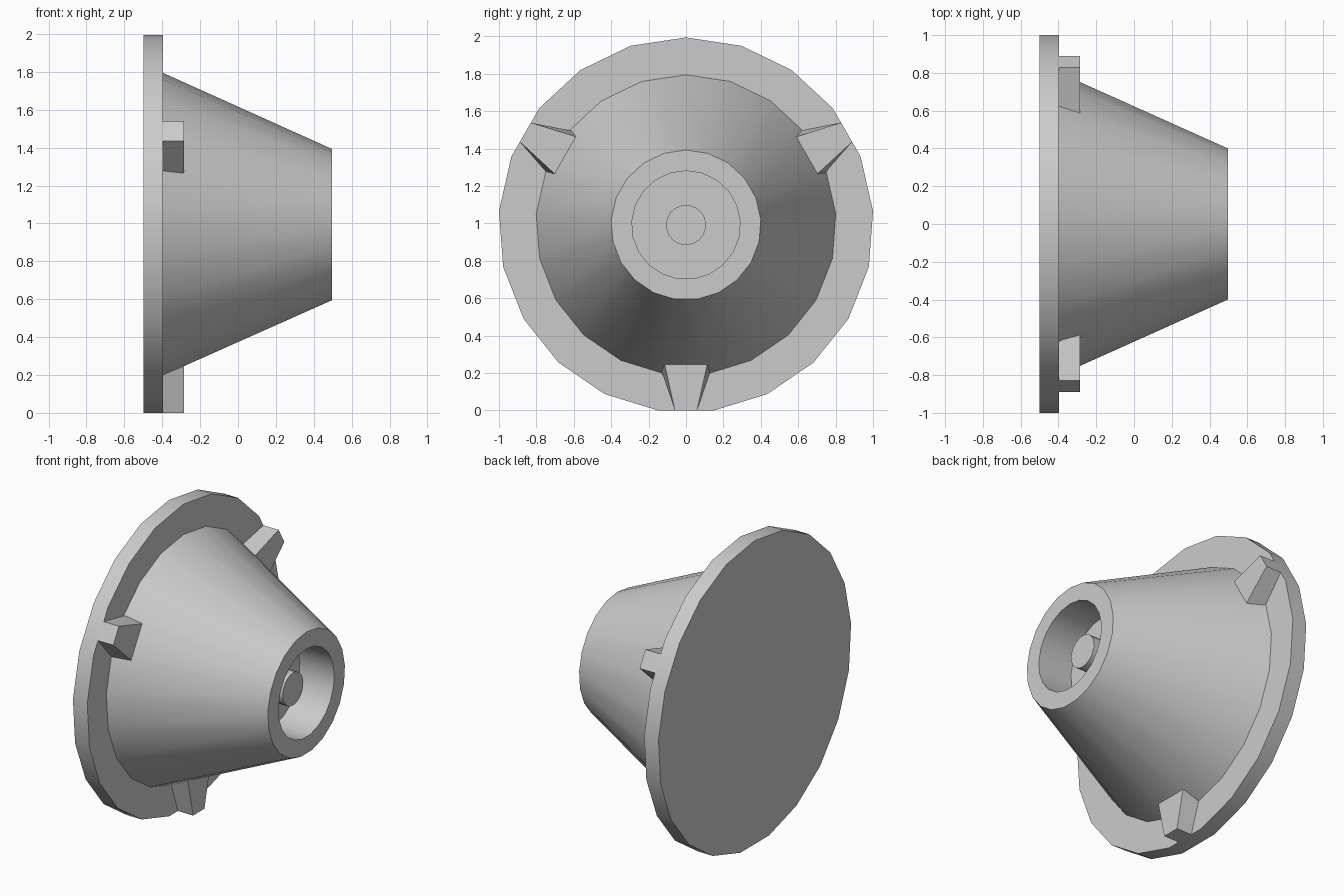
import bpy
import bmesh
import math

if "Cube" in bpy.data.objects:
    bpy.data.objects.remove(bpy.data.objects["Cube"], do_unlink=True)

SIDES = 21
RADIUS = 1.0028
CENTRE_Z = RADIUS * math.cos(math.pi / SIDES)  # a flat rests on the ground

grey = bpy.data.materials.new("plain_grey")
grey.use_nodes = True
colour = (0.6, 0.6, 0.6, 1)
grey.diffuse_color = colour
grey.node_tree.nodes["Principled BSDF"].inputs["Base Color"].default_value = colour


def finish(name, bm, smooth):
    bmesh.ops.recalc_face_normals(bm, faces=bm.faces)
    mesh = bpy.data.meshes.new(name)
    bm.to_mesh(mesh)
    bm.free()
    mesh.materials.append(grey)
    obj = bpy.data.objects.new(name, mesh)
    bpy.context.collection.objects.link(obj)
    obj.location.z = CENTRE_Z
    if smooth:
        bpy.ops.object.select_all(action='DESELECT')
        obj.select_set(True)
        bpy.context.view_layer.objects.active = obj
        bpy.ops.object.shade_smooth_by_angle(angle=math.radians(30))
    return obj


def turned(name, profile):
    """Spin (x, radius) points about the x axis and cap both ends."""
    bm = bmesh.new()
    rings = []
    for x, r in profile:
        angles = [2 * math.pi * i / SIDES for i in range(SIDES)]
        rings.append([bm.verts.new((x, r * math.sin(a), r * math.cos(a))) for a in angles])
    for a, b in zip(rings, rings[1:]):
        for i in range(SIDES):
            j = (i + 1) % SIDES
            bm.faces.new((a[i], a[j], b[j], b[i]))
    bm.faces.new(rings[0])
    bm.faces.new(rings[-1])
    return finish(name, bm, True)


# Flat flange, tapered housing with a recess, and the pin inside it
turned("flange", [(-0.5, RADIUS), (-0.396, RADIUS)])
turned("tapered_housing", [(-0.398, 0.804), (0.497, 0.401), (0.497, 0.29), (0.247, 0.29)])
turned("centre_pin", [(0.24, 0.107), (0.4, 0.107)])


def lug(name, degrees):
    """Wedge on the flange, wider towards the axis."""
    a = math.radians(degrees)
    inner, outer = 0.746, CENTRE_Z
    bm = bmesh.new()
    loops = []
    for x, inner_half in ((-0.398, 0.143), (-0.285, 0.114)):
        corners = [(inner, -inner_half), (outer, -0.059), (outer, 0.059), (inner, inner_half)]
        loops.append([bm.verts.new((x, r * math.cos(a) - t * math.sin(a),
                                    r * math.sin(a) + t * math.cos(a))) for r, t in corners])
    base, face = loops
    bm.faces.new(base)
    bm.faces.new(face)
    for i in range(4):
        j = (i + 1) % 4
        bm.faces.new((base[i], base[j], face[j], face[i]))
    return finish(name, bm, False)


# Three evenly spaced lugs
for name, degrees in (("back_lug", 30), ("front_lug", 150), ("bottom_lug", 270)):
    lug(name, degrees)
